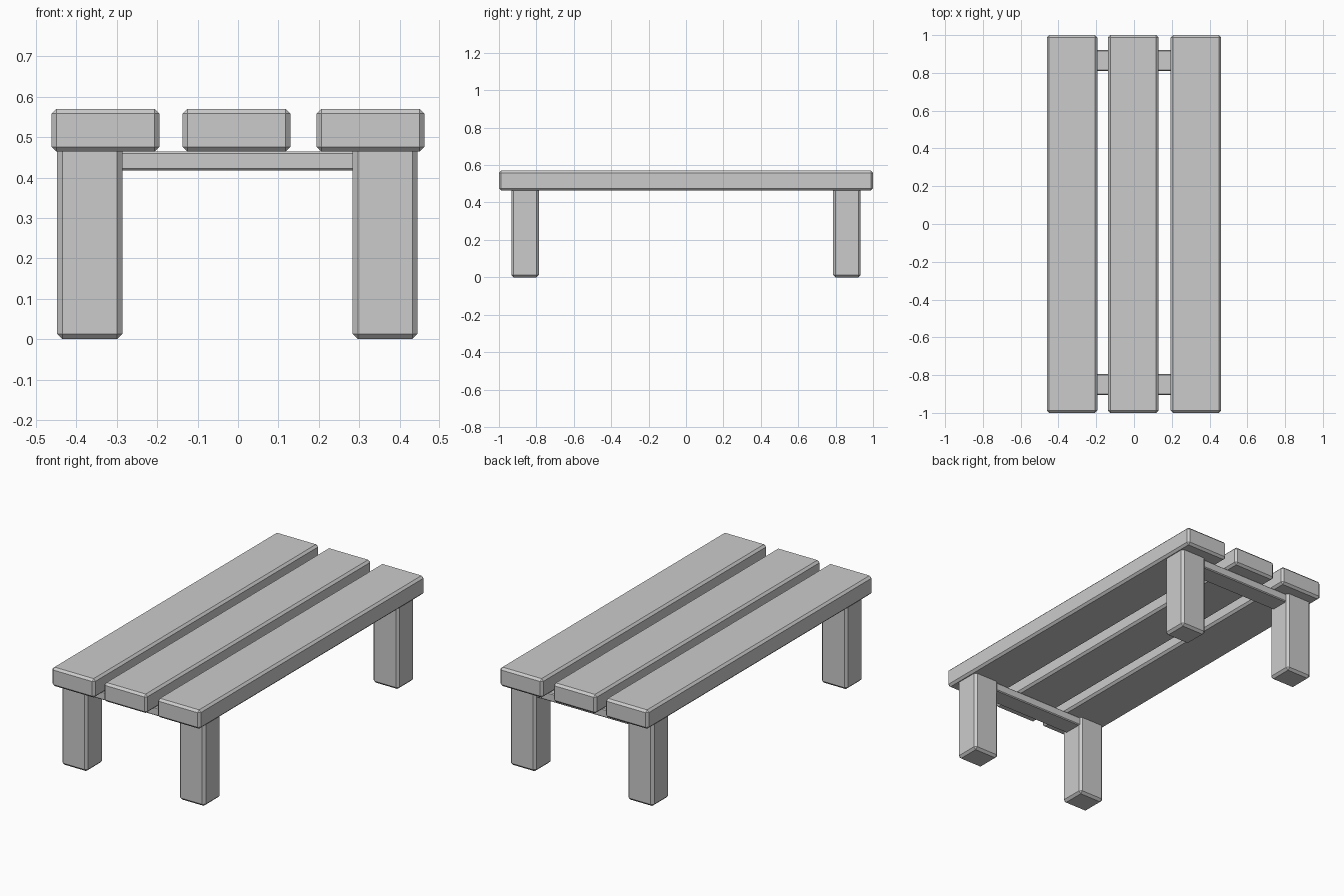
import bpy

if "Cube" in bpy.data.objects:
    bpy.data.objects.remove(bpy.data.objects["Cube"])


def beam(name, x, y, z, bevel):
    """Chamfered box spanning the given (min, max) ranges."""
    spans = (x, y, z)
    bpy.ops.mesh.primitive_cube_add(size=1, location=[(a + b) / 2 for a, b in spans])
    ob = bpy.context.object
    ob.name = name
    ob.scale = [b - a for a, b in spans]
    bpy.ops.object.transform_apply(location=False, rotation=False, scale=True)
    mod = ob.modifiers.new("chamfer", 'BEVEL')
    mod.width = bevel
    mod.segments = 1
    return ob


# Three top planks running front to back
for side, cx in (("left", -0.328), ("middle", -0.004), ("right", 0.328)):
    beam(f"{side}_plank", (cx - 0.1335, cx + 0.1335), (-1, 1), (0.464, 0.57), 0.012)

# Legs, tops let slightly into the planks, and a cross bar per pair
for end, leg_y, bar_y in (("front", -0.86, -0.85), ("back", 0.86, 0.866)):
    for side, cx in (("left", -0.367), ("right", 0.364)):
        beam(f"{end}_{side}_leg", (cx - 0.0805, cx + 0.0805),
             (leg_y - 0.074, leg_y + 0.074), (0, 0.485), 0.013)
    beam(f"{end}_cross_bar", (-0.32, 0.32), (bar_y - 0.055, bar_y + 0.055),
         (0.417, 0.465), 0.005)
